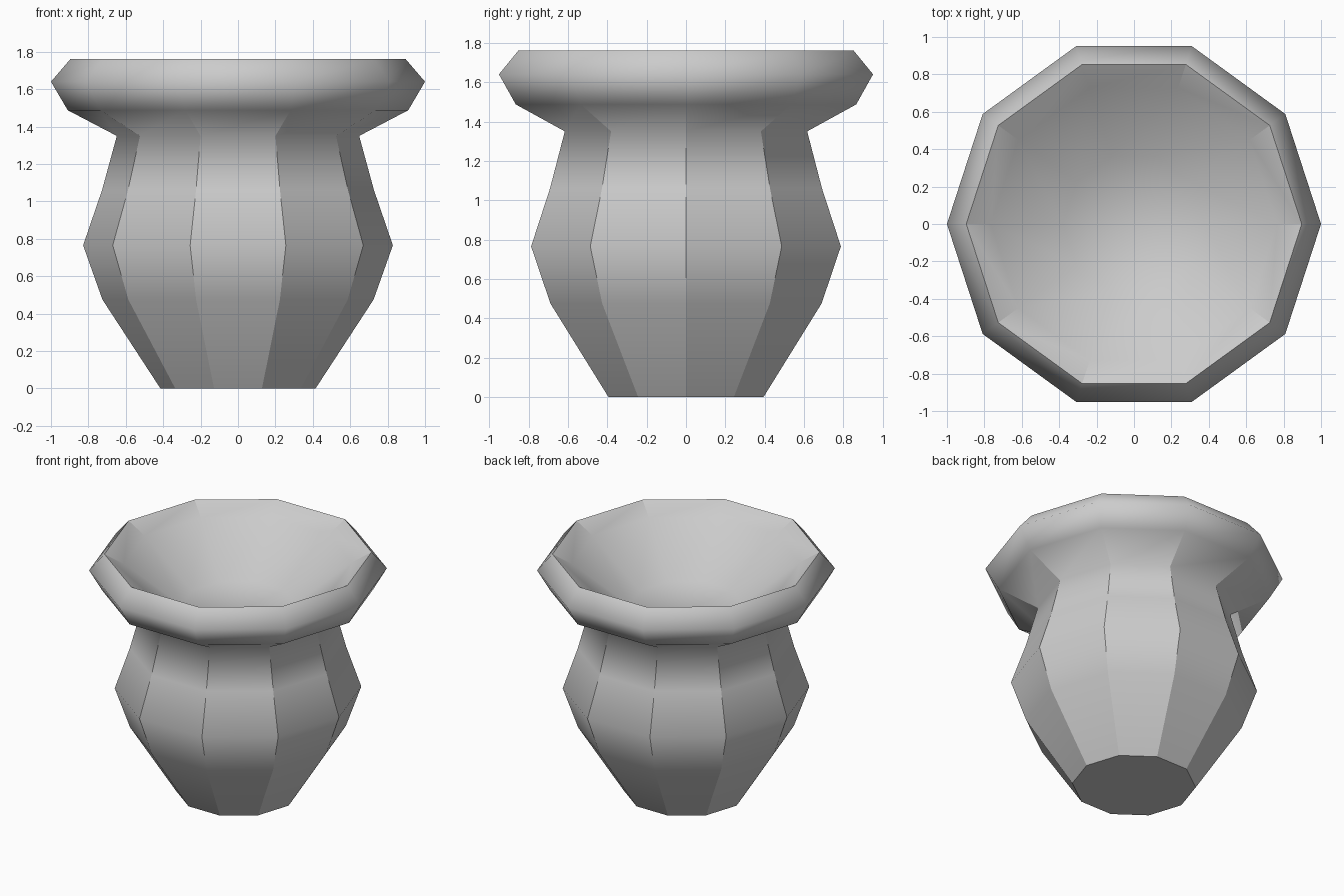
import bpy, bmesh, math

if "Cube" in bpy.data.objects:
    bpy.data.objects.remove(bpy.data.objects["Cube"])

SIDES = 10
# Profile (radius, height) from base, up the outside, over the rim, down to the bowl floor
PROFILE = [(0.415, 0), (0.725, 0.475), (0.828, 0.765), (0.727, 1.06), (0.648, 1.35),
           (0.91, 1.487), (1.0, 1.64), (0.897, 1.76), (0.765, 1.685), (0.38, 1.38)]
NECK, LIP = 4, 7

bm = bmesh.new()
rings = []
for r, z in PROFILE:
    rings.append([bm.verts.new((r * math.cos(2 * math.pi * i / SIDES),
                                r * math.sin(2 * math.pi * i / SIDES), z))
                  for i in range(SIDES)])

# Walls between successive rings
for low, high in zip(rings, rings[1:]):
    for i in range(SIDES):
        j = (i + 1) % SIDES
        bm.faces.new((low[i], low[j], high[j], high[i]))

# Base and bowl floor
bm.faces.new(rings[0][::-1])
bm.faces.new(rings[-1])

# Smooth shading with crisp body facets, foot and lip edges
for f in bm.faces:
    f.smooth = True
for i in range(SIDES):
    for k in (0, LIP):
        bm.edges.get((rings[k][i], rings[k][(i + 1) % SIDES])).smooth = False
    for k in list(range(NECK + 1)) + [LIP]:
        bm.edges.get((rings[k][i], rings[k + 1][i])).smooth = False

mesh = bpy.data.meshes.new("faceted_pot")
bm.to_mesh(mesh)
bm.free()
bpy.context.collection.objects.link(bpy.data.objects.new("faceted_pot", mesh))
